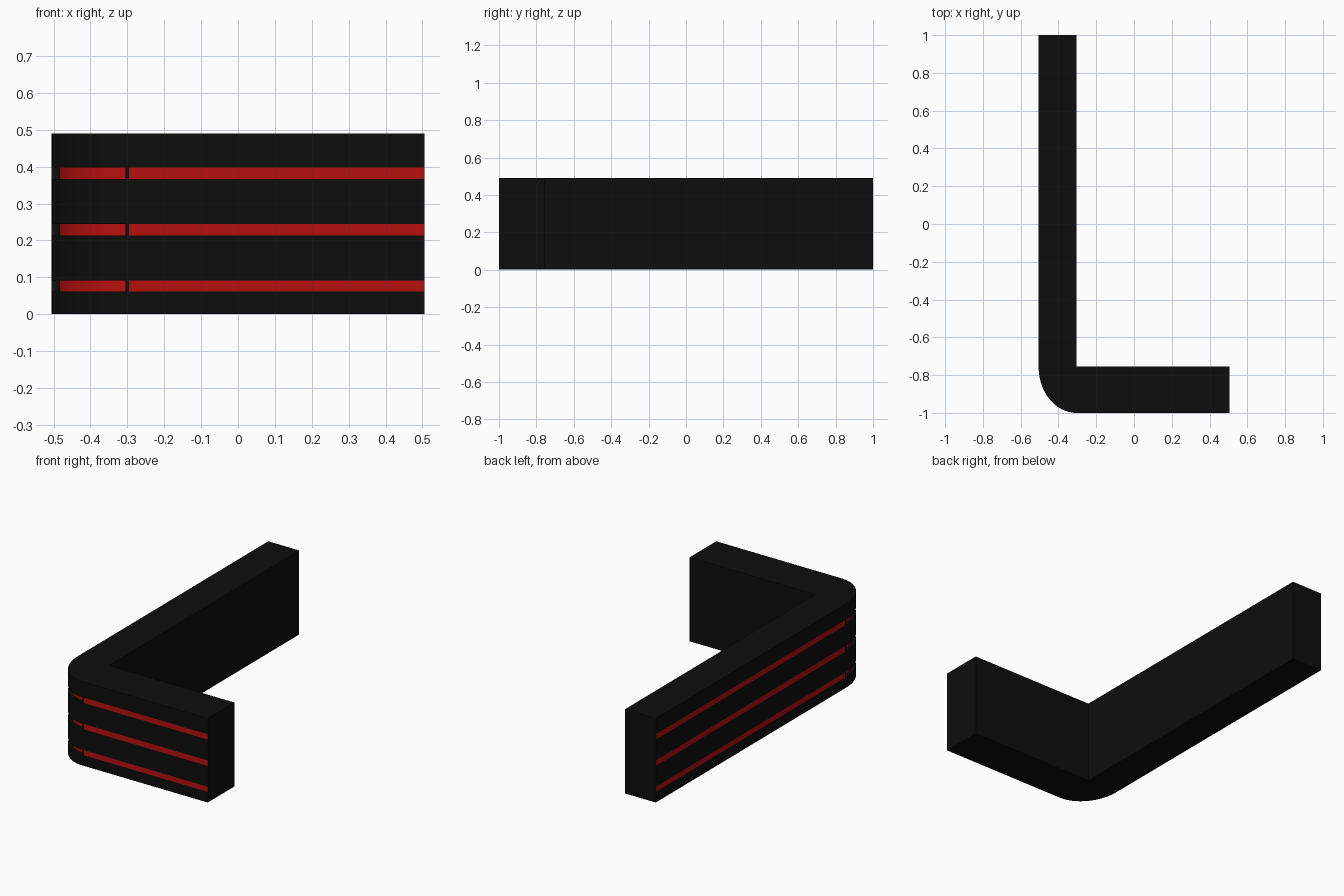
import bpy, bmesh, math

if "Cube" in bpy.data.objects:
    bpy.data.objects.remove(bpy.data.objects["Cube"])

X0, X1, XI = -0.505, 0.505, -0.305     # long leg outer side, short leg end, inner side
Y0, Y1, YI = -1.0, 1.0, -0.755         # front, back, inner side of short leg
HEIGHT, DEPTH, RIB, SEG = 0.49, 0.02, 0.01, 24
STRIPES = [(0.062, 0.092), (0.213, 0.245), (0.367, 0.398)]


def outline(inset):
    """L-shaped plan; only the rounded corner is pushed in by inset."""
    pts = [(X0, Y1), (X0, YI + RIB), (X0, YI)]
    for i in range(SEG + 1):
        a = math.pi + math.pi / 2 * i / SEG
        pts.append((XI + (XI - X0 - inset) * math.cos(a),
                    YI + (YI - Y0 - inset) * math.sin(a)))
    return pts + [(XI, Y0), (XI + RIB, Y0), (X1, Y0), (X1, YI), (XI, YI), (XI, Y1)]


def material(name, color):
    m = bpy.data.materials.new(name)
    m.diffuse_color = color
    m.use_nodes = True
    m.node_tree.nodes["Principled BSDF"].inputs["Base Color"].default_value = m.diffuse_color
    return m


def finish(bm, name, mat):
    bmesh.ops.dissolve_degenerate(bm, dist=1e-5, edges=bm.edges[:])
    bmesh.ops.remove_doubles(bm, verts=bm.verts[:], dist=1e-5)
    mesh = bpy.data.meshes.new(name)
    bm.to_mesh(mesh)
    bm.free()
    mesh.materials.append(mat)
    ob = bpy.data.objects.new(name, mesh)
    bpy.context.collection.objects.link(ob)
    bpy.ops.object.select_all(action='DESELECT')
    ob.select_set(True)
    bpy.context.view_layer.objects.active = ob
    bpy.ops.object.shade_smooth_by_angle(angle=math.radians(30))


# Height levels: (z, inset); the corner grooves step in and out at each stripe
levels = [(0, 0)]
for lo, hi in STRIPES:
    levels += [(lo, 0), (lo, DEPTH), (hi, DEPTH), (hi, 0)]
levels.append((HEIGHT, 0))
rings = [[(x, y, z) for x, y in outline(d)] for z, d in levels]
n = len(rings[0])

# Wall segments that are coloured inside a stripe: long side, corner arc, front
red_segments = {0, n - 6} | set(range(3, 3 + SEG)) | {SEG + 5}
red_segments.discard(n - 6) if n - 6 != SEG + 5 else None

body, stripe = bmesh.new(), bmesh.new()


def add_face(bm, pts):
    unique = [p for i, p in enumerate(pts) if math.dist(p, pts[i - 1]) > 1e-6]
    if len(unique) >= 3:
        bm.faces.new([bm.verts.new(p) for p in unique])


for k in range(len(levels) - 1):
    in_stripe = levels[k][1] > 0 and levels[k + 1][1] > 0
    a, b = rings[k], rings[k + 1]
    for i in range(n):
        j = (i + 1) % n
        target = stripe if in_stripe and i in red_segments else body
        add_face(target, [a[i], a[j], b[j], b[i]])

# Top and bottom caps
add_face(body, rings[-1])
add_face(body, rings[0][::-1])

finish(body, "counter_body", material("black", (0.004, 0.004, 0.004, 1)))
finish(stripe, "red_stripes", material("red", (0.47, 0.005, 0.005, 1)))
